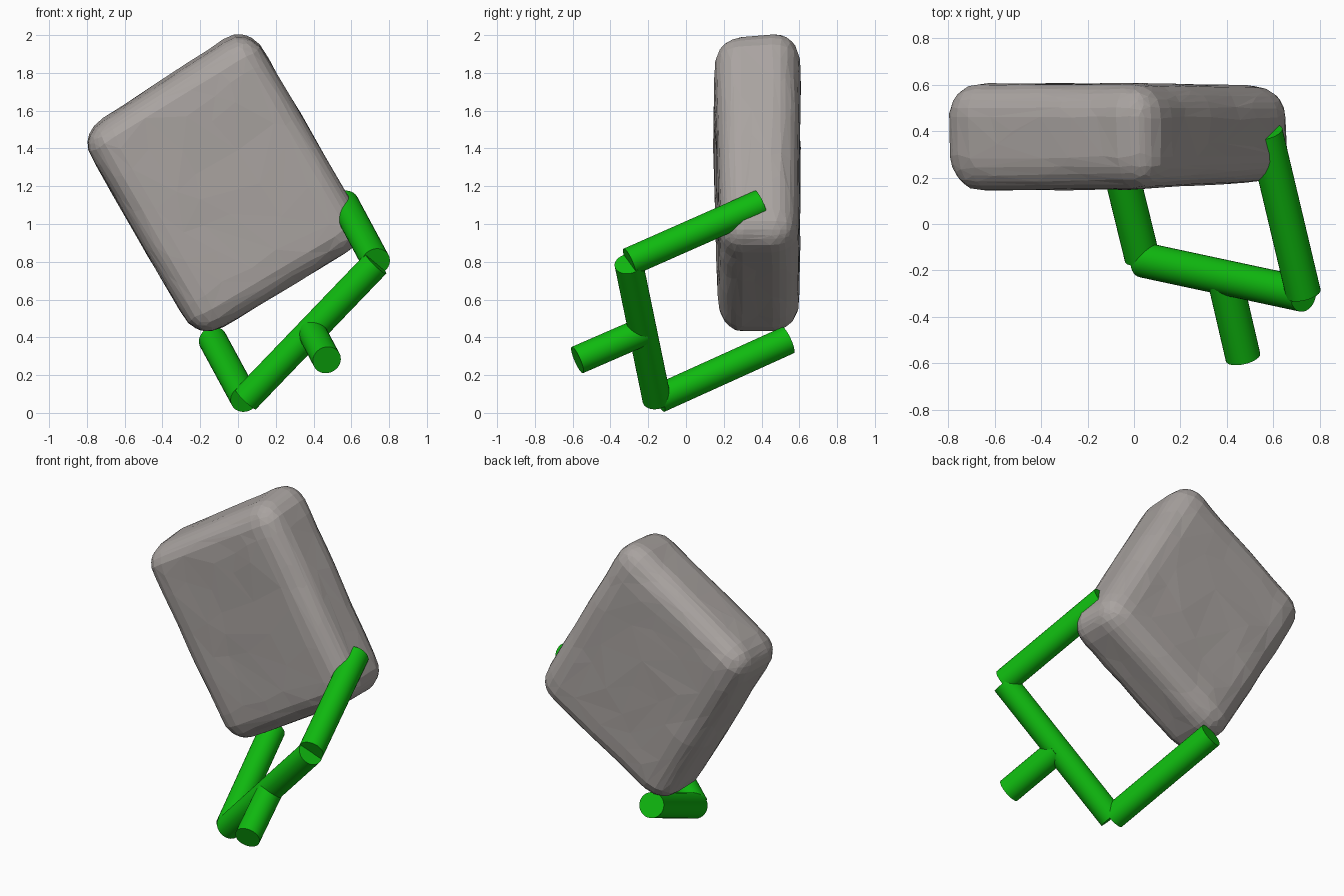
import bpy, bmesh, math
from mathutils import Vector, Matrix, noise

if "Cube" in bpy.data.objects:
    bpy.data.objects.remove(bpy.data.objects["Cube"])

green = bpy.data.materials.new("green")
green.diffuse_color = (0.005, 0.5, 0.005, 1)
green.use_nodes = True
green.node_tree.nodes["Principled BSDF"].inputs["Base Color"].default_value = green.diffuse_color
grey = bpy.data.materials.new("warm_grey")
grey.diffuse_color = (0.4, 0.37, 0.355, 1)
grey.use_nodes = True
grey.node_tree.nodes["Principled BSDF"].inputs["Base Color"].default_value = grey.diffuse_color


def rod(name, a, b, r=0.076, sides=32):
    a, b = Vector(a), Vector(b)
    d = b - a
    bpy.ops.mesh.primitive_cylinder_add(vertices=sides, radius=r, depth=d.length,
                                        location=(a + b) / 2,
                                        rotation=d.to_track_quat('Z', 'Y').to_euler())
    o = bpy.context.object
    o.name = name
    o.data.materials.append(green)
    bpy.ops.object.shade_smooth_by_angle(angle=math.radians(40))


# forked sling frame
rod("left_prong", (0.035, -0.145, 0.075), (-0.133, 0.54, 0.385))
rod("right_prong", (0.73, -0.30, 0.80), (0.565, 0.395, 1.107))
rod("crossbar", (0.04, -0.155, 0.072), (0.73, -0.303, 0.79))
rod("handle", (0.39, -0.23, 0.43), (0.47, -0.575, 0.28))

# worn stone block: rounded box with slight unevenness, thinner towards its lower end
half = Vector((0.537, 0.23, 0.642))
radius = 0.15
bm = bmesh.new()
bmesh.ops.create_cube(bm, size=2)
bmesh.ops.subdivide_edges(bm, edges=bm.edges[:], cuts=15, use_grid_fill=True)
inner = half - Vector((radius,) * 3)
for v in bm.verts:
    # crowd the grid lines towards the rounded edges
    p = Vector(math.sin(c * math.pi / 2) * h for c, h in zip(v.co, half))
    core = Vector(max(-i, min(i, c)) for c, i in zip(p, inner))
    n = (p - core).normalized()
    p = core + n * radius
    p += n * (noise.noise(p * 4) * 0.006 + noise.noise(p * 11) * 0.003)
    tx, ty, tz = p.x / half.x, p.y / half.y, p.z / half.z
    if ty < 0:
        p.y *= 0.93 + 0.08 * tz - 0.02 * tx      # front face leans forward at the top
    else:
        p.y *= 1 + 0.02 * tz
    if tz > 0:
        p.z += tz ** 4 * (0.03 * tx - 0.002 + 0.02 * ty)   # top end rises to one corner
    else:
        p.z += tz ** 4 * 0.012 * tx
    v.co = p
bmesh.ops.triangulate(bm, faces=bm.faces[:])
mesh = bpy.data.meshes.new("stone_block")
bm.to_mesh(mesh)
bm.free()
mesh.materials.append(grey)
stone = bpy.data.objects.new("stone_block", mesh)
bpy.context.collection.objects.link(stone)
stone.matrix_world = (Matrix.Translation((-0.072, 0.373, 1.207))
                      @ Matrix.Rotation(math.radians(-30), 4, 'Y'))
dec = stone.modifiers.new("facets", 'DECIMATE')
dec.ratio = 0.3
